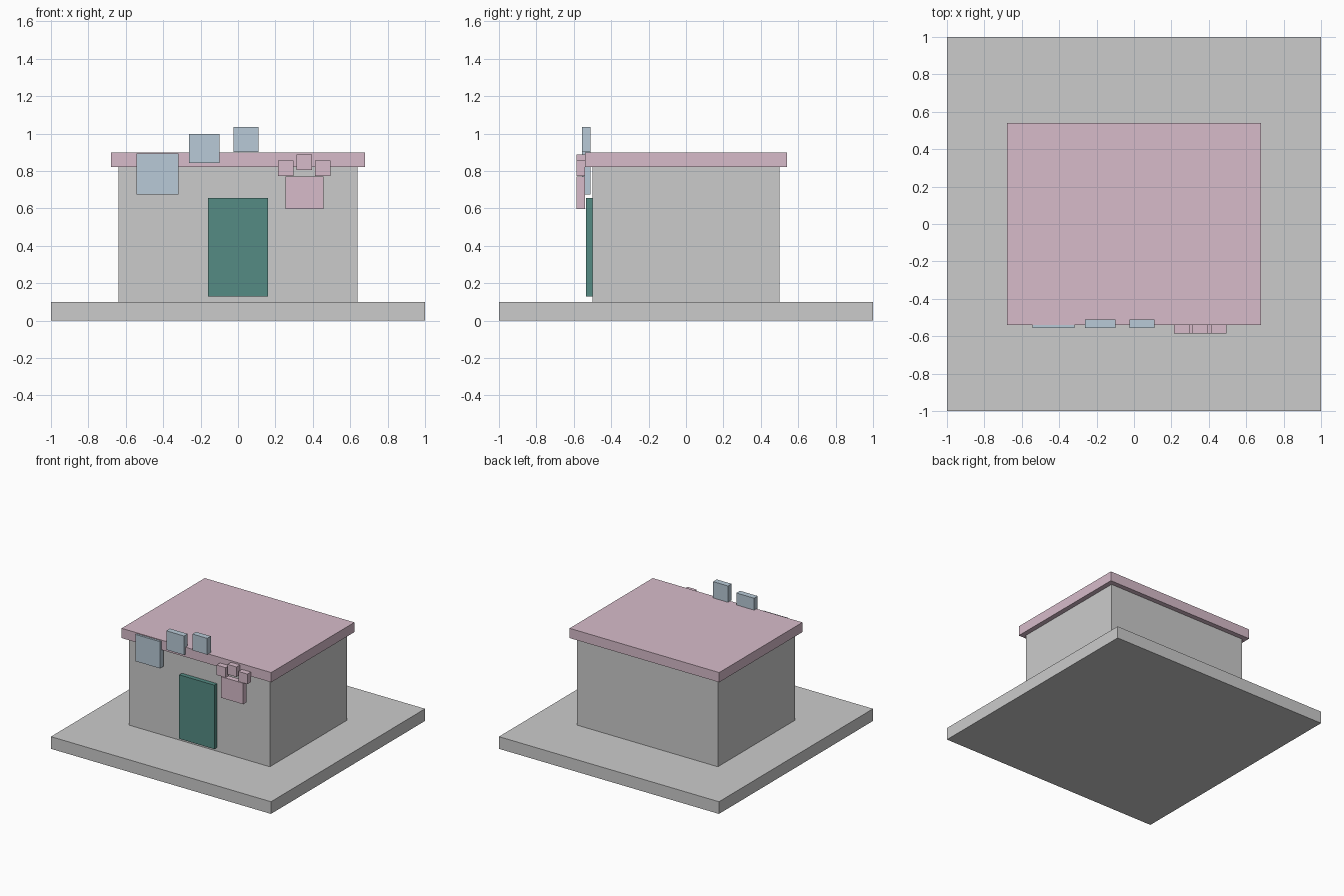
import bpy

if "Cube" in bpy.data.objects:
    bpy.data.objects.remove(bpy.data.objects["Cube"])


def material(name, rgb):
    mat = bpy.data.materials.new(name)
    mat.diffuse_color = (*rgb, 1.0)
    mat.use_nodes = True
    mat.node_tree.nodes["Principled BSDF"].inputs["Base Color"].default_value = mat.diffuse_color
    return mat


def box(name, x, y, z, mat=None):
    """Box from (min, max) ranges on each axis."""
    bpy.ops.mesh.primitive_cube_add(size=1)
    ob = bpy.context.object
    ob.name = name
    ob.location = [(a + b) / 2 for a, b in (x, y, z)]
    ob.scale = [b - a for a, b in (x, y, z)]
    if mat:
        ob.data.materials.append(mat)
    return ob


pink = material("pink", (0.68, 0.50, 0.59))
blue = material("blue", (0.48, 0.59, 0.68))
teal = material("teal", (0.09, 0.26, 0.23))

# Building
box("base_slab", (-1, 1), (-1, 1), (0, 0.10))
box("walls", (-0.64, 0.64), (-0.5, 0.5), (0.10, 0.82))
box("roof_slab", (-0.68, 0.68), (-0.54, 0.54), (0.82, 0.90), pink)
box("door", (-0.16, 0.16), (-0.535, -0.5), (0.13, 0.655), teal)

# Row of shrinking square panels on the left
for i, (cx, cz, w, h) in enumerate([(-0.431, 0.783, 0.226, 0.22),
                                    (-0.181, 0.92, 0.162, 0.156),
                                    (0.043, 0.968, 0.134, 0.134)]):
    box(f"bubble_panel_{i + 1}", (cx - w / 2, cx + w / 2), (-0.557, -0.51),
        (cz - h / 2, cz + h / 2), blue)

# Paw sign on the right: pad and three toes
box("paw_pad", (0.253, 0.457), (-0.585, -0.54), (0.597, 0.77), pink)
for i, (cx, cz) in enumerate([(0.256, 0.814), (0.355, 0.846), (0.454, 0.814)]):
    box(f"paw_toe_{i + 1}", (cx - 0.041, cx + 0.041), (-0.585, -0.54),
        (cz - 0.041, cz + 0.041), pink)
